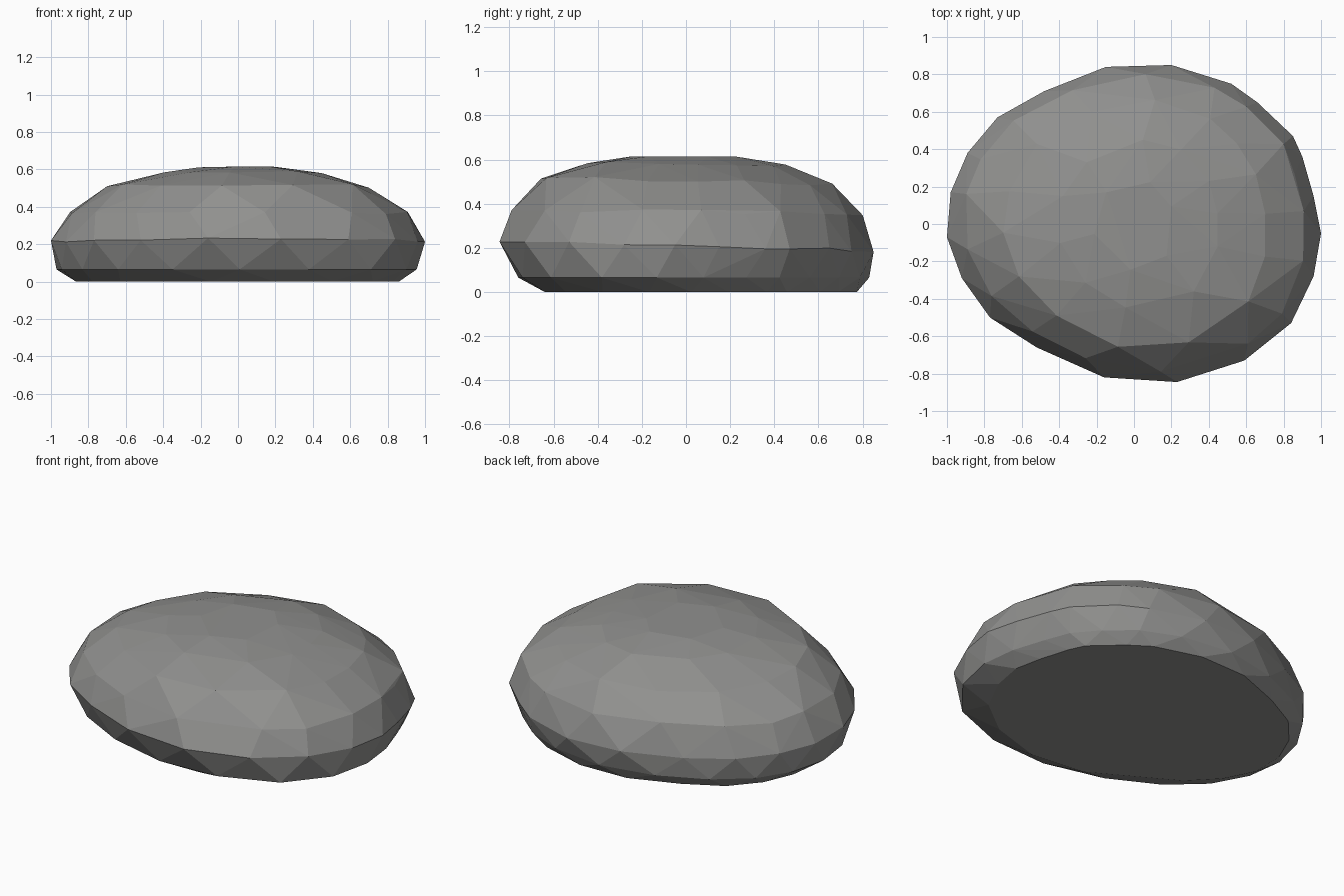
import bpy, bmesh, math, random
from mathutils import Vector

cube = bpy.data.objects.get("Cube")
if cube:
    bpy.data.objects.remove(cube, do_unlink=True)

random.seed(4)

# Plan outline at the widest level, anticlockwise
OUTLINE = [Vector(p) for p in [
    (1, -.05), (.96, .15), (.9, .36), (.85, .47), (.66, .65), (.52, .75), (.2, .85),
    (-.15, .84), (-.48, .71), (-.73, .57), (-.89, .38), (-.98, .17), (-1, -.07),
    (-.92, -.29), (-.77, -.5), (-.52, -.66), (-.16, -.82), (.23, -.845), (.59, -.73),
    (.84, -.53), (.96, -.28)]]

# Levels: height, x range, y range, point count, height jitter, tilt along y
LEVELS = [
    (0, -.88, .86, -.64, .77, 21, 0, 0),
    (.065, -.98, .93, -.77, .83, 21, 0, 0),
    (.21, -1, 1, -.845, .845, 21, .008, -.025),
    (.365, -.915, .93, -.795, .80, 18, .01, -.01),
    (.505, -.7, .72, -.675, .66, 15, .008, -.02),
    (.58, -.41, .46, -.46, .45, 11, .005, -.008),
    (.612, -.22, .22, -.25, .24, 6, .003, 0)]

# Level: direction and amount of a local bulge (or hollow)
BULGES = {0: (Vector((-.75, -.65)), -.09), 1: (Vector((.84, -.53)), .085)}


def outline_point(t):
    """Point on the closed outline at fraction t."""
    f = (t % 1) * len(OUTLINE)
    i = int(f)
    return OUTLINE[i].lerp(OUTLINE[(i + 1) % len(OUTLINE)], f - i)


bm = bmesh.new()
for level, (z, x0, x1, y0, y1, count, jitter, tilt) in enumerate(LEVELS):
    # every other level is staggered to give triangular facets
    stagger = 0 if level in (0, 2) else .5
    for i in range(count):
        wobble = random.uniform(-.15, .15) if level > 2 else 0
        p = outline_point((i + stagger + wobble) / count)
        spot = Vector(((x0 + x1) / 2 + p.x * (x1 - x0) / 2,
                       (y0 + y1) / 2 + p.y / .845 * (y1 - y0) / 2))
        if level in BULGES:
            direction, amount = BULGES[level]
            facing = max(0, spot.normalized().dot(direction.normalized()))
            spot *= 1 + amount * facing ** 6
        height = z + tilt * p.y + random.uniform(-jitter, jitter)
        bm.verts.new((spot.x, spot.y, height))

# Wrap the points in a faceted skin
hull = bmesh.ops.convex_hull(bm, input=bm.verts[:])
loose = {v for v in hull["geom_interior"] + hull["geom_unused"]
         if isinstance(v, bmesh.types.BMVert)}
bmesh.ops.delete(bm, geom=list(loose), context='VERTS')
bmesh.ops.dissolve_limit(bm, angle_limit=math.radians(1),
                         verts=bm.verts[:], edges=bm.edges[:])
bmesh.ops.recalc_face_normals(bm, faces=bm.faces[:])

mesh = bpy.data.meshes.new("boulder")
bm.to_mesh(mesh)
bm.free()
boulder = bpy.data.objects.new("boulder", mesh)
bpy.context.collection.objects.link(boulder)

# Stone colour
stone = bpy.data.materials.new("grey stone")
stone.use_nodes = True
colour = (.28, .28, .273, 1)
stone.diffuse_color = colour
stone.node_tree.nodes["Principled BSDF"].inputs["Base Color"].default_value = colour
mesh.materials.append(stone)
